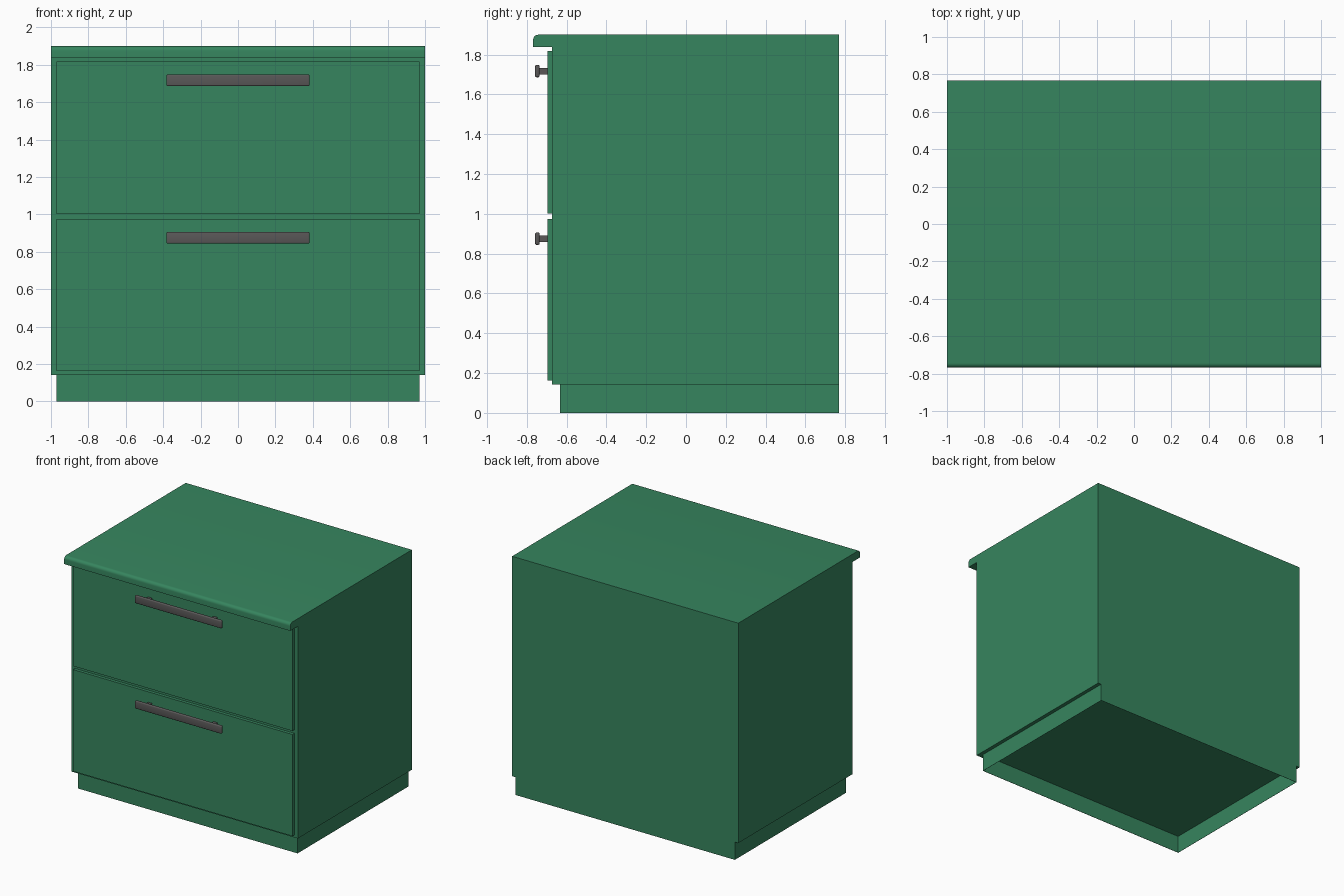
import bpy, bmesh, math

cube = bpy.data.objects.get("Cube")
if cube:
    bpy.data.objects.remove(cube, do_unlink=True)


def make_material(name, rgb):
    mat = bpy.data.materials.new(name)
    mat.use_nodes = True
    color = (*rgb, 1)
    mat.diffuse_color = color
    mat.node_tree.nodes["Principled BSDF"].inputs["Base Color"].default_value = color
    return mat


green = make_material("green paint", (0.037, 0.235, 0.113))
grey = make_material("dark grey metal", (0.1, 0.096, 0.096))


def finish(name, bm, mat, smooth=False):
    bmesh.ops.recalc_face_normals(bm, faces=bm.faces[:])
    mesh = bpy.data.meshes.new(name)
    bm.to_mesh(mesh)
    bm.free()
    mesh.materials.append(mat)
    obj = bpy.data.objects.new(name, mesh)
    bpy.context.collection.objects.link(obj)
    if smooth:
        bpy.ops.object.select_all(action="DESELECT")
        bpy.context.view_layer.objects.active = obj
        obj.select_set(True)
        bpy.ops.object.shade_smooth_by_angle(angle=math.radians(35))
    return obj


def box(name, x, y, z, mat, bevel=0):
    """Box from (min, max) ranges, with optional rounded edges."""
    bm = bmesh.new()
    bmesh.ops.create_cube(bm, size=1)
    for v in bm.verts:
        v.co = [sum(r) / 2 + c * (r[1] - r[0]) for c, r in zip(v.co, (x, y, z))]
    if bevel:
        bmesh.ops.bevel(bm, geom=bm.edges[:], offset=bevel, segments=3,
                        profile=0.5, affect="EDGES")
    return finish(name, bm, mat, bool(bevel))


def extrude_profile(name, points, half_width, mat):
    """Side profile of (y, z) points swept across the width."""
    bm = bmesh.new()
    face = bm.faces.new([bm.verts.new((-half_width, y, z)) for y, z in points])
    swept = bmesh.ops.extrude_face_region(bm, geom=[face])["geom"]
    for v in swept:
        if isinstance(v, bmesh.types.BMVert):
            v.co.x = half_width
    return finish(name, bm, mat, True)


BACK, FRONT, LIP = 0.768, -0.672, -0.768
BASE, TOP = 0.142, 1.9
DRAWER_FACE = -0.697

# Cabinet body and overhanging top with a rounded front edge
radius = 0.025
arc = [(LIP + radius - radius * math.cos(a), TOP - radius + radius * math.sin(a))
       for a in (math.pi / 2 * i / 6 for i in range(7))]
extrude_profile("cabinet_body",
                [(BACK, BASE), (FRONT, BASE), (FRONT, 1.838), (LIP, 1.838)]
                + arc + [(BACK, TOP)], 1, green)

# Recessed plinth: four thin walls, open underneath
wall = 0.002
box("plinth_front", (-0.97, 0.97), (-0.633, -0.633 + wall), (0, BASE), green)
box("plinth_back", (-0.97, 0.97), (BACK - wall, BACK), (0, BASE), green)
for side, s in (("left", 1), ("right", -1)):
    box("plinth_" + side, sorted((s * 0.97, s * (0.97 - wall))),
        (-0.633, BACK), (0, BASE), green)

# Drawers with bar handles on two posts
for level, bottom, top in (("lower", 0.162, 0.975), ("upper", 1.003, 1.817)):
    box(level + "_drawer_front", (-0.97, 0.97), (DRAWER_FACE, FRONT),
        (bottom, top), green)
    mid = top - 0.1
    box(level + "_handle_bar", (-0.383, 0.383), (-0.758, -0.736),
        (mid - 0.031, mid + 0.031), grey, 0.007)
    for side, s in (("left", 1), ("right", -1)):
        box(f"{level}_handle_post_{side}", (s * 0.29 - 0.018, s * 0.29 + 0.018),
            (-0.74, DRAWER_FACE), (mid - 0.017, mid + 0.017), grey)
